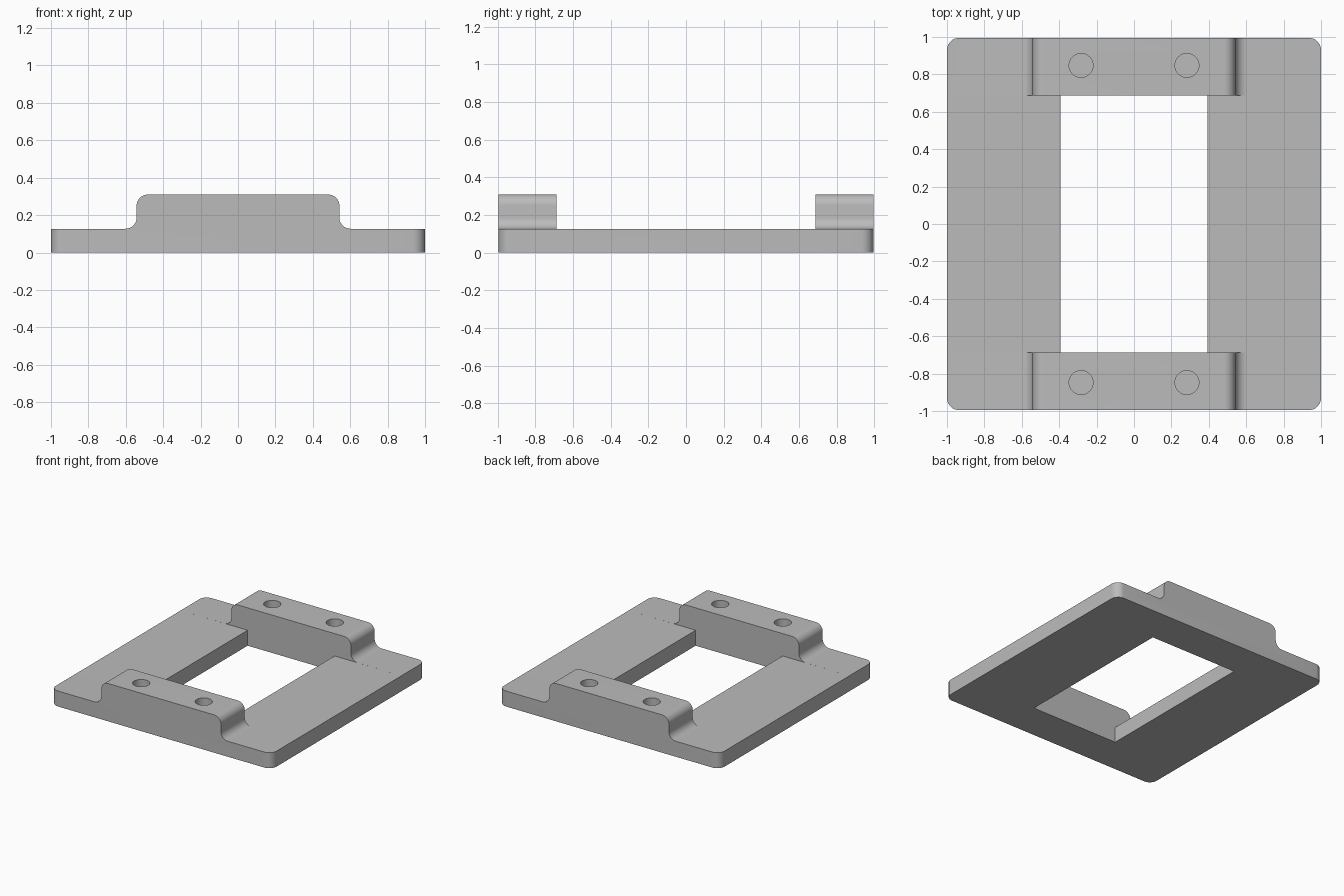
import bpy, bmesh, math

if "Cube" in bpy.data.objects:
    bpy.data.objects.remove(bpy.data.objects["Cube"])

HALF_X, HALF_Y = 1.0, 0.995
PLATE_TOP, BRIDGE_TOP = 0.127, 0.31
BRIDGE_X, FILLET = 0.542, 0.06
OPEN_X, OPEN_Y = 0.394, 0.6875
HOLE_X, HOLE_Y, HOLE_R, HOLE_FLOOR = 0.283, 0.848, 0.064, 0.08

grey = bpy.data.materials.new("grey plastic")
grey.use_nodes = True
colour = (0.5, 0.5, 0.5, 1)
grey.diffuse_color = colour
grey.node_tree.nodes["Principled BSDF"].inputs["Base Color"].default_value = colour


def extrude_profile(name, points, half_depth, corner=0):
    """Extrude an x-z outline along y, optionally rounding the outer upright edges."""
    bm = bmesh.new()
    face = bm.faces.new([bm.verts.new((x, -half_depth, z)) for x, z in points])
    new = bmesh.ops.extrude_face_region(bm, geom=[face])["geom"]
    verts = [v for v in new if isinstance(v, bmesh.types.BMVert)]
    bmesh.ops.translate(bm, verts=verts, vec=(0, 2 * half_depth, 0))
    bmesh.ops.recalc_face_normals(bm, faces=bm.faces)
    if corner:
        upright = [e for e in bm.edges
                   if all(abs(v.co.x) > HALF_X - 0.001 for v in e.verts)
                   and abs(e.verts[0].co.z - e.verts[1].co.z) > 0.01]
        bmesh.ops.bevel(bm, geom=upright, offset=corner, segments=8,
                        profile=0.5, affect='EDGES')
    mesh = bpy.data.meshes.new(name)
    bm.to_mesh(mesh)
    bm.free()
    mesh.materials.append(grey)
    obj = bpy.data.objects.new(name, mesh)
    bpy.context.collection.objects.link(obj)
    return obj


def arc(cx, cz, start, end, steps=10):
    angles = [math.radians(start + (end - start) * i / steps) for i in range(steps + 1)]
    return [(cx + FILLET * math.cos(a), cz + FILLET * math.sin(a)) for a in angles]


def cut(target, cutter):
    cutter.hide_render = True
    mod = target.modifiers.new("cut", 'BOOLEAN')
    mod.operation, mod.solver, mod.object = 'DIFFERENCE', 'EXACT', cutter
    bpy.ops.object.select_all(action='DESELECT')
    bpy.context.view_layer.objects.active = target
    target.select_set(True)
    bpy.ops.object.modifier_apply(modifier=mod.name)
    bpy.data.objects.remove(cutter)


# Front outline: thin plate with a filleted raised bridge
right = [(HALF_X, 0), (HALF_X, PLATE_TOP)]
right += arc(BRIDGE_X + FILLET, PLATE_TOP + FILLET, 270, 180)
right += arc(BRIDGE_X - FILLET, BRIDGE_TOP - FILLET, 0, 90)
outline = right + [(-x, z) for x, z in reversed(right)]
frame = extrude_profile("mounting_frame", outline, HALF_Y, corner=0.065)

# Central opening and the clear space between the two bridges
floor = PLATE_TOP - 0.0002
side = [(OPEN_X, -1), (OPEN_X, floor), (2, floor), (2, 1)]
cut(frame, extrude_profile("opening_cutter",
                           side + [(-x, z) for x, z in reversed(side)], OPEN_Y))

# Blind screw holes in both bridges
for sx in (-1, 1):
    for sy in (-1, 1):
        bpy.ops.mesh.primitive_cylinder_add(
            vertices=40, radius=HOLE_R, depth=1,
            location=(sx * HOLE_X, sy * HOLE_Y, HOLE_FLOOR + 0.5))
        hole = bpy.context.object
        hole.name = "hole_cutter"
        hole.data.materials.append(grey)
        cut(frame, hole)

bpy.ops.object.shade_smooth_by_angle(angle=math.radians(30))
